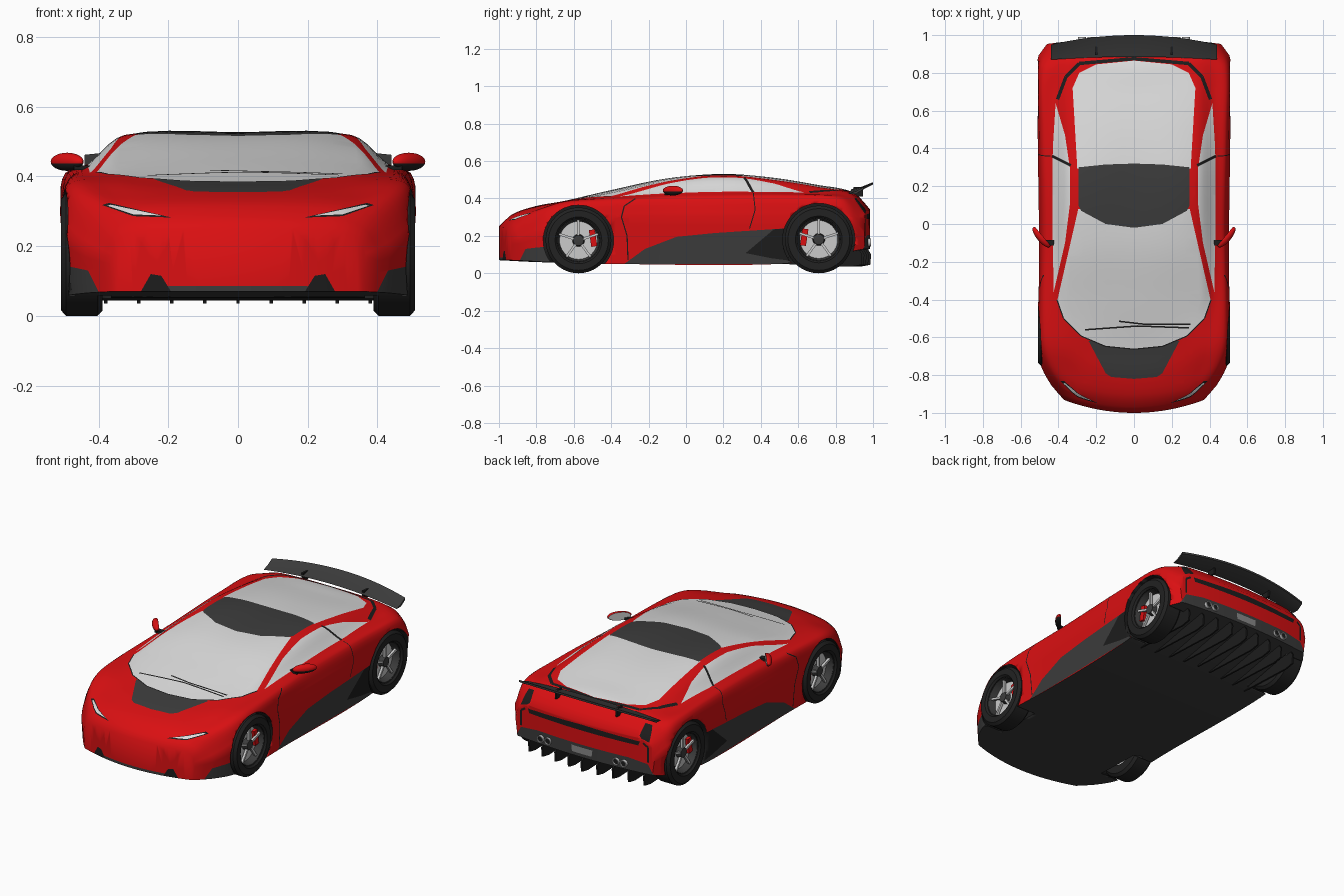
import bpy, bmesh, math
from mathutils import Vector, Matrix

if "Cube" in bpy.data.objects:
    bpy.data.objects.remove(bpy.data.objects["Cube"])

# Flat colours
MATS = []
def material(name, r, g, b):
    m = bpy.data.materials.new(name)
    m.use_nodes = True
    m.diffuse_color = (r, g, b, 1)
    m.node_tree.nodes["Principled BSDF"].inputs["Base Color"].default_value = (r, g, b, 1)
    MATS.append(m)
    return len(MATS) - 1

RED = material("red paint", .7, .005, .006)
GLASS = material("pale glass", .72, .72, .72)
PANEL = material("dark grey panel", .045, .045, .045)
BLACK = material("black trim", .012, .012, .012)
SILVER = material("silver metal", .6, .6, .6)
TYRE = material("tyre rubber", .016, .016, .016)
GREY = material("grey plate", .25, .25, .25)

def finish(name, bm, mats, angle=.6):
    bmesh.ops.recalc_face_normals(bm, faces=bm.faces)
    mesh = bpy.data.meshes.new(name)
    bm.to_mesh(mesh)
    bm.free()
    ob = bpy.data.objects.new(name, mesh)
    bpy.context.collection.objects.link(ob)
    for i in mats:
        mesh.materials.append(MATS[i])
    bpy.ops.object.select_all(action='DESELECT')
    ob.select_set(True)
    bpy.context.view_layer.objects.active = ob
    bpy.ops.object.shade_smooth_by_angle(angle=angle)
    return ob

def box(name, loc, size, mat, rot=Matrix()):
    bm = bmesh.new()
    bmesh.ops.create_cube(bm, size=1, matrix=Matrix.Translation(loc) @ rot @ Matrix.Diagonal((*size, 1)))
    return finish(name, bm, [mat])

def loft(bm, rings):
    rows = [[bm.verts.new(p) for p in ring] for ring in rings]
    for a, b in zip(rows, rows[1:]):
        for i in range(len(a)):
            j = (i + 1) % len(a)
            bm.faces.new((a[i], a[j], b[j], b[i]))
    return rows

def lathe(name, profile, loc, mat, side=1, turn=0, steps=40):
    # profile of (offset along x, radius) spun about the x axis
    bm = bmesh.new()
    ring = lambda a: [(x, r * math.cos(a), r * math.sin(a)) for x, r in profile]
    loft(bm, [ring(k * math.tau / steps) for k in range(steps + 1)])
    bmesh.ops.remove_doubles(bm, verts=bm.verts, dist=1e-5)
    bm.transform(Matrix.Translation(loc) @ Matrix.Rotation(turn, 4, 'Z') @ Matrix.Diagonal((side, 1, 1, 1)))
    return finish(name, bm, [mat])

def spline(pts):
    last = len(pts) - 1
    def slope(k):
        a, b = pts[max(k - 1, 0)], pts[min(k + 1, last)]
        return (b[1] - a[1]) / (b[0] - a[0])
    def f(t):
        k = next((k for k in range(last) if t < pts[k + 1][0]), last - 1)
        (t0, a), (t1, b) = pts[k], pts[k + 1]
        d = t1 - t0
        u = (t - t0) / d
        return (a * (1 + 2 * u) * (1 - u) ** 2 + b * u * u * (3 - 2 * u)
                + d * u * (1 - u) * (slope(k) * (1 - u) - slope(k + 1) * u))
    return f

# Lengthwise guide curves of the body: (y, value)
top_z = spline([(-1, .25), (-.93, .315), (-.8, .36), (-.66, .385), (-.4, .445), (-.1, .507),
                (.2, .527), (.45, .512), (.7, .473), (.9, .43), (.985, .34)])
rail_x = spline([(-1, .2), (-.66, .25), (-.4, .35), (-.1, .335), (.2, .325), (.8, .33), (.985, .3)])
rail_z = spline([(-1, .247), (-.93, .312), (-.8, .358), (-.66, .385), (-.4, .43), (-.1, .492),
                 (.2, .519), (.5, .493), (.8, .445), (.9, .425), (.985, .337)])
belt_x = spline([(-1, .3), (-.66, .38), (-.4, .42), (0, .43), (.4, .43), (.65, .42), (.985, .4)])
belt_z = spline([(-1, .24), (-.93, .305), (-.8, .35), (-.66, .385), (-.4, .408), (0, .432),
                 (.4, .435), (.7, .425), (.9, .41), (.985, .33)])
edge_x = spline([(-1, .35), (-.8, .45), (-.58, .485), (0, .48), (.5, .49), (.85, .49), (.985, .44)])
edge_z = spline([(-1, .215), (-.9, .3), (-.75, .355), (-.58, .38), (-.2, .395), (.6, .41), (.85, .39), (.985, .3)])
side_x = spline([(-1, .37), (-.93, .44), (-.8, .497), (-.6, .51), (-.2, .502), (.5, .51), (.9, .51), (.985, .46)])
side_z = spline([(-1, .17), (-.6, .29), (.9, .29), (.985, .23)])
sill_z = spline([(-1, .07), (-.8, .06), (-.4, .05), (.5, .05), (.8, .1), (.985, .13)])

SUB = 5
def half_section(y):
    upper = [(0, top_z(y)), (rail_x(y), rail_z(y)), (belt_x(y), belt_z(y)),
             (edge_x(y), edge_z(y)), (side_x(y), side_z(y))]
    t = [0]
    for p, q in zip(upper, upper[1:]):
        t.append(t[-1] + math.dist(p, q))
    fx = spline([(-t[1], -upper[1][0])] + [(a, p[0]) for a, p in zip(t, upper)])
    fz = spline([(-t[1], upper[1][1])] + [(a, p[1]) for a, p in zip(t, upper)])
    out = []
    for a, b in zip(t, t[1:]):
        out += [(fx(a + (b - a) * k / SUB), fz(a + (b - a) * k / SUB)) for k in range(SUB)]
    x, z = side_x(y) * .97, sill_z(y)
    lower = [upper[-1], (x, z), (x * .8, z), (x * .5, z), (0, z)]
    for p, q in zip(lower, lower[1:]):
        out += [tuple(Vector(p).lerp(Vector(q), k / SUB)) for k in range(SUB)]
    return out + [lower[-1]]

def ring(y):
    half = half_section(y)
    full = half + [(-x, z) for x, z in half[-2:0:-1]]
    nose = .5 * min(1, max(0, (-.6 - y) / .4))
    tail = .15 * min(1, max(0, (y - .8) / .18))
    return [(x, y + (nose - tail) * x * x, z) for x, z in full]

body = bmesh.new()
COUNT = 60
rows = loft(body, [ring(-1 + 1.985 * k / COUNT) for k in range(COUNT + 1)])
mid = 4 * SUB
for row in (rows[0], rows[-1]):
    for s in (1, -1):
        for i in range(mid):
            ids = dict.fromkeys((i, i + 1, 2 * mid - i - 1, 2 * mid - i))
            body.faces.new([row[s * k] for k in ids])
bmesh.ops.recalc_face_normals(body, faces=body.faces)
for f in body.faces:
    f.material_index = PANEL if f.normal.z < -.6 else RED

# Painted regions: cut a convex outline into the surface, then colour the inside
VIEWS = {"top": (0, 1, (0, 0, 1)), "front": (0, 2, (0, -1, 0)), "back": (0, 2, (0, 1, 0)),
         "left": (1, 2, (1, 0, 0)), "right": (1, 2, (-1, 0, 0))}

def paint(view, poly, mat):
    a, b, facing = VIEWS[view]
    facing = Vector(facing)
    body.normal_update()
    lo = [min(p[k] for p in poly) for k in (0, 1)]
    hi = [max(p[k] for p in poly) for k in (0, 1)]
    def near(f):
        return f.normal.dot(facing) > .15 and all(
            min(v.co[c] for v in f.verts) < hi[k] and max(v.co[c] for v in f.verts) > lo[k]
            for k, c in enumerate((a, b)))
    faces = [f for f in body.faces if near(f)]
    geom = list({e for f in faces for e in (*f.verts, *f.edges)}) + faces
    centre = [sum(p[k] for p in poly) / len(poly) for k in (0, 1)]
    planes = []
    for p, q in zip(poly, poly[1:] + poly[:1]):
        if math.dist(p, q) < 1e-4:
            continue
        co, no = Vector(), Vector()
        co[a], co[b] = p
        no[a], no[b] = q[1] - p[1], p[0] - q[0]
        inside = Vector()
        inside[a], inside[b] = centre
        if (inside - co).dot(no) < 0:
            no.negate()
        planes.append((co, no.normalized()))
        geom = bmesh.ops.bisect_plane(body, geom=geom, dist=1e-5, plane_co=co, plane_no=no)["geom"]
    for f in geom:
        if isinstance(f, bmesh.types.BMFace):
            c = f.calc_center_median()
            if all((c - co).dot(no) > 0 for co, no in planes):
                f.material_index = mat

def pair(view, poly, mat):
    if view == "side":
        paint("left", poly, mat)
        paint("right", poly, mat)
    else:
        paint(view, poly, mat)
        paint(view, [(-x, y) for x, y in poly], mat)

def centred(view, half, mat):
    paint(view, half + [(-x, y) for x, y in reversed(half)], mat)

def stroke(view, pts, width, mat, draw=pair):
    for p, q in zip(pts, pts[1:]):
        p, q = Vector(p), Vector(q)
        n = (q - p).orthogonal().normalized() * width / 2
        draw(view, [tuple(v) for v in (p + n, q + n, q - n, p - n)], mat)

# Bonnet panel, windscreen, rear glass and roof
centred("top", [(0, -.82), (.12, -.81), (.15, -.79), (.24, -.62), (0, -.6)], PANEL)
screen = [(0, -.66), (.15, -.645), (.28, -.59), (.37, -.5), (.405, -.4), (.295, .08)]
stroke("top", screen[:5], .012, BLACK)
centred("top", screen, GLASS)
centred("top", [(0, .865), (.2, .845), (.29, .8), (.325, .72), (.3, .29)], GLASS)
centred("top", [(0, -.02), (.15, 0), (.28, .07), (.295, .1), (.295, .3), (.15, .315), (0, .32)], PANEL)
stroke("top", [(.405, .66), (.36, .78), (.29, .85), (0, .875)], .018, BLACK)

# Wipers
stroke("top", [(.3, -.53), (.05, -.53), (-.08, -.515)], .008, BLACK, paint)
stroke("top", [(.29, -.55), (.02, -.54), (-.26, -.56)], .008, BLACK, paint)

# Side windows and their divider
pair("top", [(.425, -.36), (.365, -.1), (.34, .1), (.34, .3), (.365, .47), (.415, .64), (.43, .4), (.432, 0)], GLASS)
stroke("top", [(.335, .31), (.434, .36)], .014, BLACK)

# Sill panels, intakes, door seams and tail slits
pair("side", [(-.33, .05), (-.22, .13), (-.05, .195), (.15, .215), (.53, .24), (.56, .05)], PANEL)
pair("side", [(.31, .1), (.47, .235), (.54, .24), (.56, .06), (.46, .08)], BLACK)
stroke("side", [(-.31, .07), (-.315, .2), (-.345, .3), (-.33, .36), (-.27, .4)], .006, BLACK)
stroke("side", [(.36, .43), (.37, .34), (.34, .24)], .005, BLACK)
pair("side", [(.9, .4), (.92, .41), (.95, .36), (.965, .33), (.955, .32)], BLACK)

# Headlights and lower front trim
pair("front", [(.19, .282), (.3, .286), (.39, .318), (.37, .324)], BLACK)
pair("front", [(.22, .288), (.3, .291), (.375, .316), (.365, .319)], GLASS)
pair("front", [(.39, .05), (.43, .13), (.5, .145), (.51, .05)], PANEL)
centred("front", [(.21, .05), (.2, .085)], PANEL)
pair("front", [(.18, .05), (.22, .115), (.25, .12), (.29, .05)], BLACK)

# Rear vents, bumper and plate
centred("back", [(.36, .29), (.37, .315), (0, .325)], BLACK)
stroke("back", [(.39, .31), (.42, .29), (.42, .2)], .012, BLACK)
centred("back", [(.46, .12), (.42, .19), (.3, .205)], PANEL)
centred("back", [(.065, .15), (.07, .188)], GREY)
shell = finish("body_shell", body, range(len(MATS)), .8)

# Wheel arches
AXLES = {"front": (-.575, .176), "rear": (.71, .181)}
for end, (y, r) in AXLES.items():
    for s in (1, -1):
        bm = bmesh.new()
        bmesh.ops.create_cone(bm, cap_ends=True, segments=48, radius1=r + .012, radius2=r + .012, depth=.3,
                              matrix=Matrix.Translation((s * .515, y, r)) @ Matrix.Rotation(math.pi / 2, 4, 'Y'))
        for f in bm.faces:
            f.material_index = BLACK
        cutter = finish("arch_cutter", bm, range(len(MATS)))
        cutter.hide_render = True
        mod = shell.modifiers.new("arch", 'BOOLEAN')
        mod.object, mod.operation, mod.solver = cutter, 'DIFFERENCE', 'EXACT'
        bpy.context.view_layer.objects.active = shell
        bpy.ops.object.modifier_apply(modifier=mod.name)
        bpy.data.objects.remove(cutter)

# Wheels
for end, (y, r) in AXLES.items():
    for s, label in ((1, "left"), (-1, "right")):
        tag = f"{end}_{label}_"
        at = Vector((s * .448, y, r))
        lathe(tag + "tyre", [(-.06, .11), (-.06, r - .016), (-.045, r), (.045, r), (.06, r - .016),
                             (.06, .125), (.05, .115), (.0, .11)], at, TYRE, s)
        lathe(tag + "disc", [(-.03, 0), (-.03, .108), (.005, .108), (.005, 0)], at, SILVER, s)
        lathe(tag + "rim", [(.0, .1), (.0, .114), (.045, .118), (.045, .112)], at, PANEL, s)
        lathe(tag + "hub", [(.0, 0), (.0, .034), (.035, .028), (.04, 0)], at, PANEL, s, steps=20)
        for k in range(5):
            turn = Matrix.Rotation(k * math.tau / 5, 4, 'X')
            box(tag + "spoke", at + turn @ Vector((s * .025, 0, .068)), (.014, .013, .09), SILVER, turn)
        inner = 1 if end == "front" else -1
        box(tag + "caliper", at + Vector((s * .012, inner * .078, .012)), (.02, .032, .09), RED,
            Matrix.Rotation(inner * .15, 4, 'X'))

# Door mirrors
for s, label in ((1, "left"), (-1, "right")):
    bm = bmesh.new()
    bmesh.ops.create_uvsphere(bm, u_segments=24, v_segments=16, radius=1,
                              matrix=Matrix.Diagonal((.068, .024, .026, 1)))
    for f in bm.faces:
        f.material_index = 1 if f.calc_center_median().z < -.006 else 0
    cut = bmesh.ops.bisect_plane(bm, geom=bm.verts[:] + bm.edges[:] + bm.faces[:], clear_outer=True,
                                 plane_co=(0, .009, 0), plane_no=(0, 1, 0))["geom_cut"]
    lid = bmesh.ops.contextual_create(bm, geom=[e for e in cut if isinstance(e, bmesh.types.BMEdge)])
    for f in lid["faces"]:
        f.material_index = 2
    bm.transform(Matrix.Diagonal((s, 1, 1, 1)) @ Matrix.Translation((.49, -.07, .442)) @ Matrix.Rotation(.87, 4, 'Z'))
    finish(label + "_mirror", bm, [RED, BLACK, SILVER])
    box(label + "_mirror_stalk", (s * .445, -.1, .425), (.05, .03, .014), BLACK)

# Rear wing on two posts
bm = bmesh.new()
rings = []
for k in range(17):
    x = -.44 + .055 * k
    u = (x / .44) ** 2
    front, back, drop = .885 - .015 * u, 1 - .05 * u, .025 * u
    rings.append([(x, front, .45 - drop), (x, (front + back) / 2, .464 - drop), (x, back, .487 - drop),
                  (x, back, .475 - drop), (x, (front + back) / 2, .45 - drop)])
rows = loft(bm, rings)
bm.faces.new(rows[0])
bm.faces.new(rows[-1])
finish("rear_wing", bm, [PANEL])
for s in (1, -1):
    box("wing_post", (s * .2, .92, .435), (.012, .05, .05), BLACK)
    # Paired exhaust pipes
    for x in (.225, .275):
        lathe("exhaust", [(-.05, .016), (-.05, .021), (.02, .021), (.02, .016)], (s * x, .97, .165), SILVER,
              turn=math.pi / 2, steps=20)
        lathe("exhaust_core", [(.0, 0), (.0, .017), (.012, .017), (.012, 0)], (s * x, .97, .165), BLACK,
              turn=math.pi / 2, steps=20)

# Diffuser fins
bm = bmesh.new()
for k in range(-4, 5):
    inset = .012 * abs(k)
    outline = [(.56, .05), (.93, .035), (.985, .045), (.99, .1), (.96, .15), (.6, .09)]
    rows = loft(bm, [[(k * .095 + w, y - inset, z) for y, z in outline] for w in (-.005, .005)])
    bm.faces.new(rows[0])
    bm.faces.new(rows[1])
finish("diffuser_fins", bm, [BLACK])
